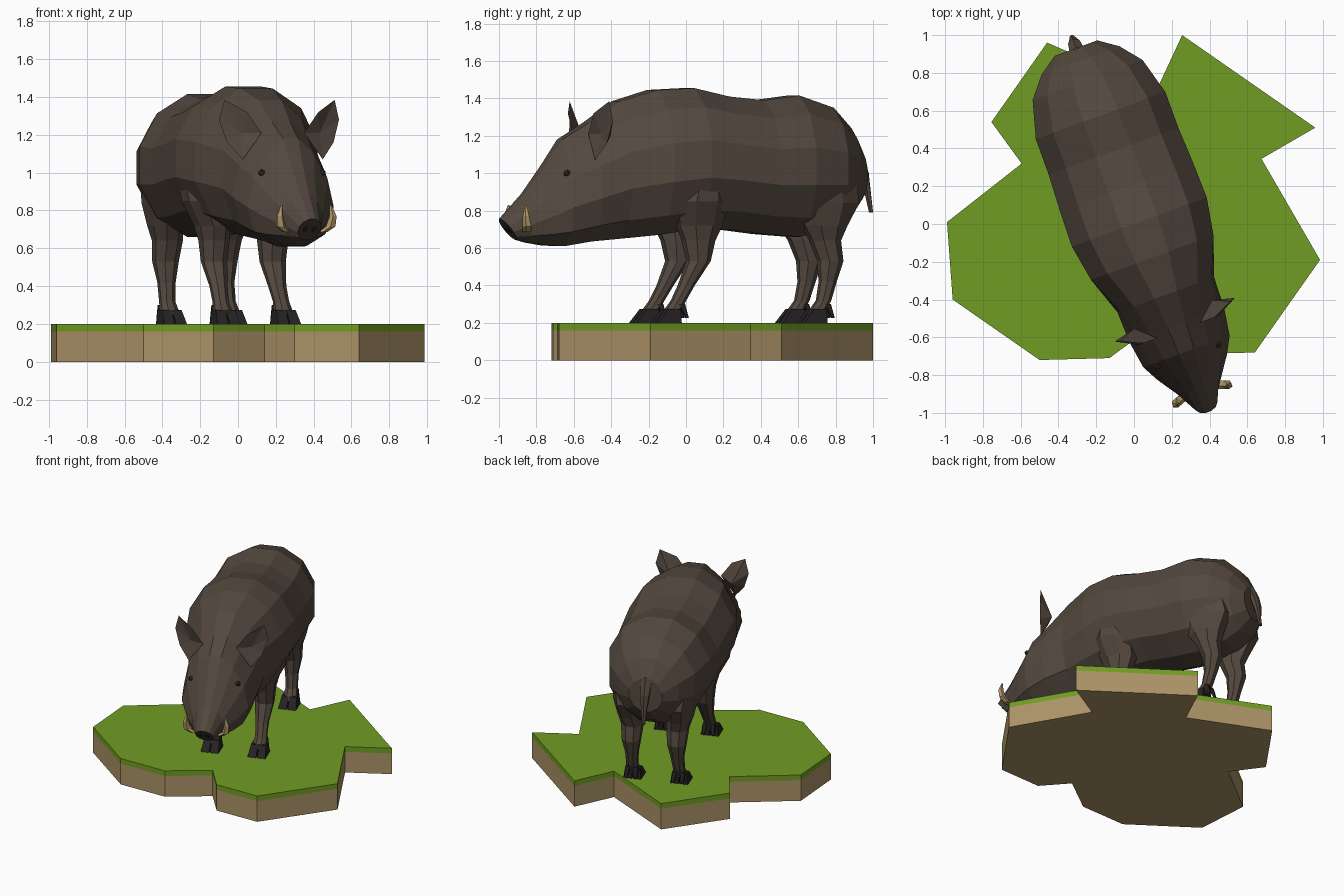
import bpy, bmesh, math
from mathutils import Matrix, Vector
from mathutils.bvhtree import BVHTree

if "Cube" in bpy.data.objects:
    bpy.data.objects.remove(bpy.data.objects["Cube"])


def material(name, rgb):
    m = bpy.data.materials.new(name)
    m.diffuse_color = (*rgb, 1)
    m.use_nodes = True
    m.node_tree.nodes["Principled BSDF"].inputs["Base Color"].default_value = m.diffuse_color
    return m


HIDE = material("brown hide", (0.088, 0.065, 0.049))
NOSE = material("dark nose", (0.055, 0.038, 0.031))
EYE = material("eye brown", (0.045, 0.028, 0.02))
HOOF = material("black hoof", (0.018, 0.016, 0.017))
TUSK = material("tan tusk", (0.46, 0.32, 0.14))
GRASS = material("grass green", (0.165, 0.335, 0.017))
SOIL = material("soil tan", (0.41, 0.29, 0.135))

# The animal is built facing -y, then turned on its base
TURN = Matrix.Rotation(math.radians(20), 4, 'Z') @ Matrix.Translation((0.03, 0, 0))
X, Y, Z = Vector((1, 0, 0)), Vector((0, 1, 0)), Vector((0, 0, 1))


def finish(bm, name, mats, place=TURN):
    bmesh.ops.recalc_face_normals(bm, faces=bm.faces)
    bm.transform(place)
    me = bpy.data.meshes.new(name)
    bm.to_mesh(me)
    bm.free()
    for m in mats:
        me.materials.append(m)
    ob = bpy.data.objects.new(name, me)
    bpy.context.collection.objects.link(ob)
    return ob


def mirror(bm):
    """Add the copy of everything on the other side of x = 0."""
    ret = bmesh.ops.duplicate(bm, geom=bm.verts[:] + bm.edges[:] + bm.faces[:])
    verts = [g for g in ret["geom"] if isinstance(g, bmesh.types.BMVert)]
    bmesh.ops.scale(bm, verts=verts, vec=(-1, 1, 1))


def ring(c, u, v, hu, hv, n):
    """Ring of n points with flat sides, hu and hv half sizes."""
    k = math.cos(math.pi / n)
    angles = [2 * math.pi * (i + 0.5) / n for i in range(n)]
    return [Vector(c) + u * (hu * math.cos(a) / k) + v * (hv * math.sin(a) / k)
            for a in angles]


def loft(bm, rings):
    loops = [[bm.verts.new(p) for p in r] for r in rings]
    n = len(loops[0])
    for a, b in zip(loops, loops[1:]):
        for i in range(n):
            j = (i + 1) % n
            bm.faces.new((a[i], a[j], b[j], b[i]))
    return bm.faces.new(loops[0]), bm.faces.new(loops[-1])


def column(bm, rows, n):
    """Loft of level rings: z, x, y, half x, half y."""
    loft(bm, [ring((x, y, z), X, Y, hx, hy, n) for z, x, y, hx, hy in rows])


# Base: soil slab with a grass layer
outline = [(-0.46, 0.96), (-0.755, 0.54), (-0.595, 0.32), (-0.99, 0.01), (-0.96, -0.40),
           (-0.50, -0.72), (-0.13, -0.71), (0.14, -0.51), (0.30, -0.69), (0.64, -0.68),
           (0.985, -0.19), (0.675, 0.345), (0.96, 0.51), (0.255, 1.0), (0.12, 0.71)]
for name, z0, z1, mat in (("soil_base", 0, 0.16, SOIL), ("grass_top", 0.16, 0.2, GRASS)):
    bm = bmesh.new()
    loft(bm, [[(x, y, z) for x, y in outline] for z in (z0, z1)])
    finish(bm, name, [mat], Matrix.Identity(4))

# Body and head: y, top, bottom, half width, narrowing towards the top, lean
sections = [(-1.025, 0.755, 0.645, 0.062, 0.0, -0.045), (-0.93, 0.89, 0.63, 0.115, 0.2, -0.01),
            (-0.82, 1.05, 0.615, 0.18, 0.3, 0), (-0.73, 1.18, 0.61, 0.225, 0.3, 0),
            (-0.58, 1.27, 0.635, 0.25, 0.25, 0), (-0.41, 1.385, 0.65, 0.265, 0.1, 0),
            (-0.2, 1.445, 0.67, 0.345, 0, 0), (0.0, 1.455, 0.70, 0.38, 0, 0),
            (0.2, 1.41, 0.70, 0.375, 0, 0), (0.4, 1.39, 0.675, 0.365, 0, 0),
            (0.6, 1.415, 0.66, 0.365, 0, 0), (0.8, 1.35, 0.70, 0.31, 0, 0),
            (0.91, 1.24, 0.77, 0.22, 0, 0), (0.98, 1.11, 0.86, 0.12, 0, 0)]
rings = []
for y, top, bottom, half, narrow, lean in sections:
    pts = ring((0, 0, 0), X, Z, 1, 1, 12)
    mid, h = (top + bottom) / 2, (top - bottom) / 2
    rings.append([Vector((p.x * half * (1 - narrow * p.z), y + lean * p.z, mid + h * p.z))
                  for p in pts])
bm = bmesh.new()
snout, rump = loft(bm, rings)
snout.material_index = 1
bm.normal_update()
skin = BVHTree.FromBMesh(bm)
finish(bm, "body", [HIDE, NOSE])

# Nostrils: thin plates on the leaning snout
bm = bmesh.new()
out = Vector((0, -0.055, -0.045)).normalized()
up = out.cross(X).normalized()
c = Vector((0.024, -1.025, 0.70))
loft(bm, [ring(c + out * d, X, up, 0.012, 0.018, 6) for d in (-0.004, 0.004)])
mirror(bm)
finish(bm, "nostrils", [HOOF])

# Eyes: small beads set on the skin
bm = bmesh.new()
spot = skin.ray_cast(Vector((1, -0.75, 1.0)), Vector((-1, 0, 0)))[0]
bmesh.ops.create_icosphere(bm, subdivisions=1, radius=0.02, matrix=Matrix.Translation(spot))
mirror(bm)
finish(bm, "eyes", [EYE])

# Ears: leaf outline, hollow in front and ridged behind
bm = bmesh.new()
leaf = [(0.12, -0.61, 1.21), (0.20, -0.61, 1.32), (0.31, -0.56, 1.385),
        (0.338, -0.55, 1.28), (0.30, -0.57, 1.16), (0.225, -0.61, 1.07)]
rim = [bm.verts.new(p) for p in leaf]
for hub in ((0.22, -0.575, 1.21), (0.22, -0.52, 1.2)):
    hv = bm.verts.new(hub)
    for i in range(len(rim)):
        bm.faces.new((rim[i], rim[(i + 1) % len(rim)], hv))
mirror(bm)
finish(bm, "ears", [HIDE])

# Tusks
bm = bmesh.new()
column(bm, [(0.685, 0.10, -0.95, 0.02, 0.02), (0.715, 0.14, -0.965, 0.022, 0.02),
            (0.77, 0.15, -0.975, 0.016, 0.015), (0.83, 0.138, -0.97, 0.004, 0.004)], 5)
mirror(bm)
finish(bm, "tusks", [TUSK])

# Legs, from shoulder or thigh down to the ankle
front = [(0.99, 0.27, 0.0, 0.08, 0.11), (0.85, 0.235, -0.01, 0.095, 0.145),
         (0.72, 0.175, 0.0, 0.085, 0.12), (0.64, 0.165, 0.0, 0.075, 0.085),
         (0.53, 0.165, 0.0, 0.065, 0.06), (0.40, 0.165, -0.07, 0.045, 0.042),
         (0.32, 0.17, -0.115, 0.04, 0.038), (0.25, 0.17, -0.16, 0.05, 0.045)]
hind = [(1.0, 0.22, 0.66, 0.09, 0.2), (0.84, 0.195, 0.70, 0.095, 0.19),
        (0.72, 0.18, 0.71, 0.085, 0.12), (0.64, 0.165, 0.72, 0.075, 0.08),
        (0.53, 0.165, 0.75, 0.065, 0.065), (0.42, 0.165, 0.735, 0.045, 0.045),
        (0.32, 0.17, 0.71, 0.04, 0.038), (0.25, 0.17, 0.665, 0.05, 0.045)]
for name, rows, foot in (("front", front, -0.185), ("hind", hind, 0.645)):
    bm = bmesh.new()
    column(bm, rows, 8)
    mirror(bm)
    finish(bm, name + "_legs", [HIDE])
    # Cloven hooves with dewclaws behind
    bm = bmesh.new()
    for side in (-1, 1):
        column(bm, [(0.2, 0.17 + side * 0.034, foot, 0.03, 0.065),
                    (0.275, 0.17 + side * 0.028, foot + 0.028, 0.026, 0.035)], 4)
        column(bm, [(0.30, 0.17 + side * 0.028, foot + 0.075, 0.016, 0.016),
                    (0.225, 0.17 + side * 0.036, foot + 0.105, 0.008, 0.008)], 4)
    mirror(bm)
    finish(bm, name + "_hooves", [HOOF])

# Tail
bm = bmesh.new()
column(bm, [(1.12, 0, 0.945, 0.04, 0.035), (1.0, 0, 1.0, 0.032, 0.025),
            (0.9, 0, 1.022, 0.02, 0.016), (0.79, 0, 1.042, 0.012, 0.01)], 6)
finish(bm, "tail", [HIDE])
